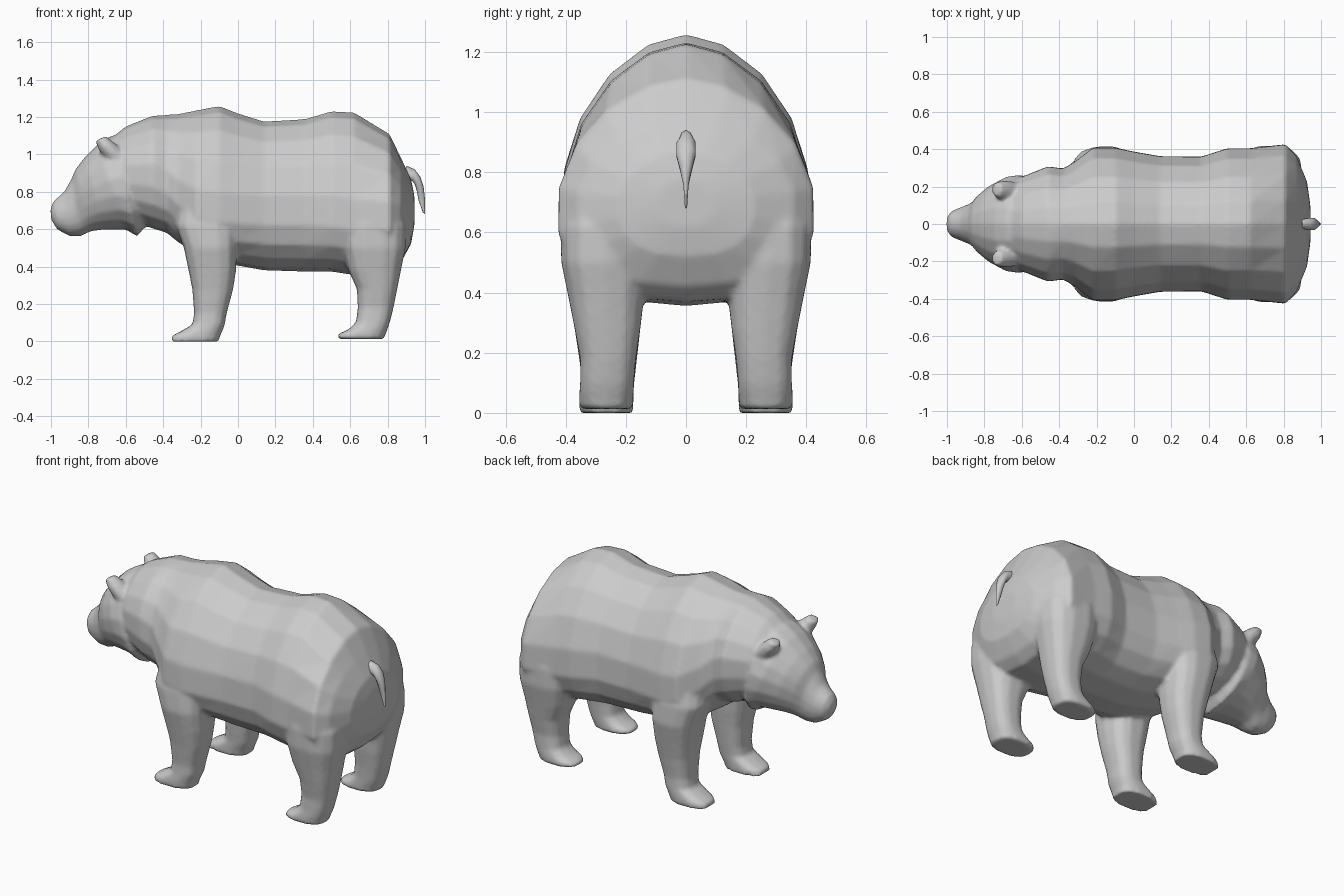
import bpy, bmesh, math
from mathutils import Vector

fur = bpy.data.materials.new("grey fur")
fur.diffuse_color = (0.6, 0.6, 0.6, 1)


def power(v, e):
    return math.copysign(abs(v) ** e, v)


def loft(name, rings, mirror=False):
    """Skin a list of equal-length point rings, closed at both ends."""
    bm = bmesh.new()
    sides = (1, -1) if mirror else (1,)
    for s in sides:
        vs = [[bm.verts.new((p[0], s * p[1], p[2])) for p in r] for r in rings]
        n = len(rings[0])
        for a, b in zip(vs, vs[1:]):
            for i in range(n):
                j = (i + 1) % n
                bm.faces.new((a[i], a[j], b[j], b[i]))
        bm.faces.new(vs[0])
        bm.faces.new(vs[-1])
    bmesh.ops.recalc_face_normals(bm, faces=bm.faces)
    me = bpy.data.meshes.new(name)
    bm.to_mesh(me)
    bm.free()
    me.materials.append(fur)
    ob = bpy.data.objects.new(name, me)
    bpy.context.collection.objects.link(ob)
    select([ob])
    bpy.ops.object.shade_smooth_by_angle(angle=math.radians(60))
    return ob


def select(obs):
    bpy.ops.object.select_all(action='DESELECT')
    for ob in obs:
        ob.select_set(True)
    bpy.context.view_layer.objects.active = obs[0]


def egg(top, bottom, w, f=0.5, low=1.0, up=1.0, n=18):
    """Upright ring from top (x,z) to bottom (x,z); widest at fraction f of its height."""
    t, b = Vector((top[0], 0, top[1])), Vector((bottom[0], 0, bottom[1]))
    mid = b.lerp(t, f)
    pts = []
    for i in range(n):
        a = 2 * math.pi * i / n
        c, s = math.cos(a), math.sin(a)
        e = low if c < 0 else up
        p = mid + ((t - mid) * c if c > 0 else (b - mid) * abs(c) ** e)
        pts.append((p.x, w * power(s, e), p.z))
    return pts


def slab(z, x0, x1, y0, y1, e=0.75, n=14):
    """Horizontal rounded ring filling the given extents."""
    pts = []
    for i in range(n):
        a = 2 * math.pi * i / n
        pts.append(((x0 + x1) / 2 + (x1 - x0) / 2 * power(math.cos(a), e),
                    (y0 + y1) / 2 + (y1 - y0) / 2 * power(math.sin(a), e), z))
    return pts


# Body: x, top, bottom, half width, height of widest point
body = [
    (-0.70, 1.07, 0.74, 0.19, 0.90), (-0.60, 1.15, 0.66, 0.255, 0.90),
    (-0.46, 1.207, 0.605, 0.312, 0.90), (-0.38, 1.212, 0.58, 0.30, 0.86),
    (-0.32, 1.217, 0.53, 0.335, 0.79), (-0.22, 1.237, 0.47, 0.413, 0.72),
    (-0.10, 1.26, 0.43, 0.413, 0.70), (0.0, 1.22, 0.405, 0.392, 0.70),
    (0.14, 1.177, 0.38, 0.367, 0.70), (0.36, 1.19, 0.373, 0.365, 0.70),
    (0.50, 1.232, 0.373, 0.41, 0.69), (0.62, 1.225, 0.355, 0.41, 0.67),
    (0.81, 1.11, 0.37, 0.432, 0.67), (0.87, 0.985, 0.42, 0.365, 0.68),
    (0.925, 0.87, 0.52, 0.23, 0.69), (0.943, 0.78, 0.62, 0.10, 0.70)]
skin = [loft("body", [egg((x, t), (x, b), w, (m - b) / (t - b), 0.82, 1.12)
                      for x, t, b, w, m in body])]

# Head: tilted rings from the nose back to the cheek edge
head = [
    ((-1.003, 0.71), (-0.998, 0.65), 0.035), ((-0.985, 0.752), (-0.967, 0.598), 0.07),
    ((-0.93, 0.80), (-0.90, 0.563), 0.094), ((-0.89, 0.87), (-0.84, 0.563), 0.115),
    ((-0.87, 0.92), (-0.79, 0.588), 0.155), ((-0.82, 0.985), (-0.72, 0.598), 0.205),
    ((-0.75, 1.055), (-0.60, 0.598), 0.255), ((-0.68, 1.10), (-0.54, 0.562), 0.265),
    ((-0.60, 1.11), (-0.47, 0.64), 0.23)]
skin.append(loft("head", [egg(t, b, w, 0.5, 0.9) for t, b, w in head]))

# Legs: z, then x and y extents, ending in a forward-pointing foot
front_leg = [
    (0.92, -0.24, -0.10, 0.20, 0.31), (0.76, -0.30, -0.03, 0.14, 0.385),
    (0.62, -0.335, 0.0, 0.12, 0.412),
    (0.50, -0.29, -0.005, 0.13, 0.417), (0.38, -0.265, -0.01, 0.138, 0.392),
    (0.28, -0.245, -0.025, 0.15, 0.372), (0.15, -0.235, -0.06, 0.165, 0.352),
    (0.09, -0.245, -0.07, 0.172, 0.353), (0.05, -0.315, -0.085, 0.173, 0.356),
    (0.03, -0.355, -0.095, 0.174, 0.357), (0.0, -0.36, -0.10, 0.174, 0.355)]
skin.append(loft("front_leg", [slab(*r) for r in front_leg], mirror=True))

rear_leg = [
    (0.92, 0.66, 0.78, 0.20, 0.30), (0.76, 0.60, 0.85, 0.15, 0.385),
    (0.62, 0.55, 0.90, 0.12, 0.42),
    (0.50, 0.56, 0.897, 0.13, 0.417), (0.38, 0.59, 0.872, 0.138, 0.392),
    (0.28, 0.635, 0.852, 0.15, 0.372), (0.18, 0.64, 0.832, 0.165, 0.353),
    (0.10, 0.63, 0.812, 0.172, 0.353), (0.065, 0.59, 0.80, 0.173, 0.356),
    (0.04, 0.535, 0.79, 0.174, 0.357), (0.013, 0.528, 0.784, 0.174, 0.355)]
skin.append(loft("rear_leg", [slab(*r) for r in rear_leg], mirror=True))

# Ears: short flat wedges leaning forward; centre x, y, z, thickness, half width
ear = [(-0.65, 0.17, 0.985, 0.045, 0.06), (-0.70, 0.178, 1.04, 0.04, 0.055),
       (-0.735, 0.185, 1.085, 0.026, 0.038)]
angles = [2 * math.pi * i / 10 for i in range(10)]
skin.append(loft("ear", [[(x + 1.1 * th * math.cos(a), y + w * math.sin(a), z + 0.5 * th * math.cos(a))
                          for a in angles] for x, y, z, th, w in ear], mirror=True))

# Fuse body, head, legs and ears into one continuous skin
select(skin)
bpy.ops.object.join()
torso = bpy.context.object
torso.name = "body_with_head_and_legs"
fuse = torso.modifiers.new("fuse", 'REMESH')
fuse.mode = 'VOXEL'
fuse.voxel_size = 0.012
fuse.use_smooth_shade = True
soft = torso.modifiers.new("soften joins", 'SMOOTH')
soft.factor = 0.5
soft.iterations = 5

# Tail: short curl hanging down, tapering to a point
tail = [((0.90, 0.94), (0.89, 0.85), 0.025), ((0.945, 0.92), (0.93, 0.86), 0.034),
        ((0.975, 0.88), (0.945, 0.84), 0.034), ((0.992, 0.83), (0.957, 0.80), 0.022),
        ((1.0, 0.76), (0.965, 0.755), 0.009), ((1.0, 0.68), (0.988, 0.69), 0.004)]
loft("tail", [egg(t, b, w, n=10) for t, b, w in tail])
